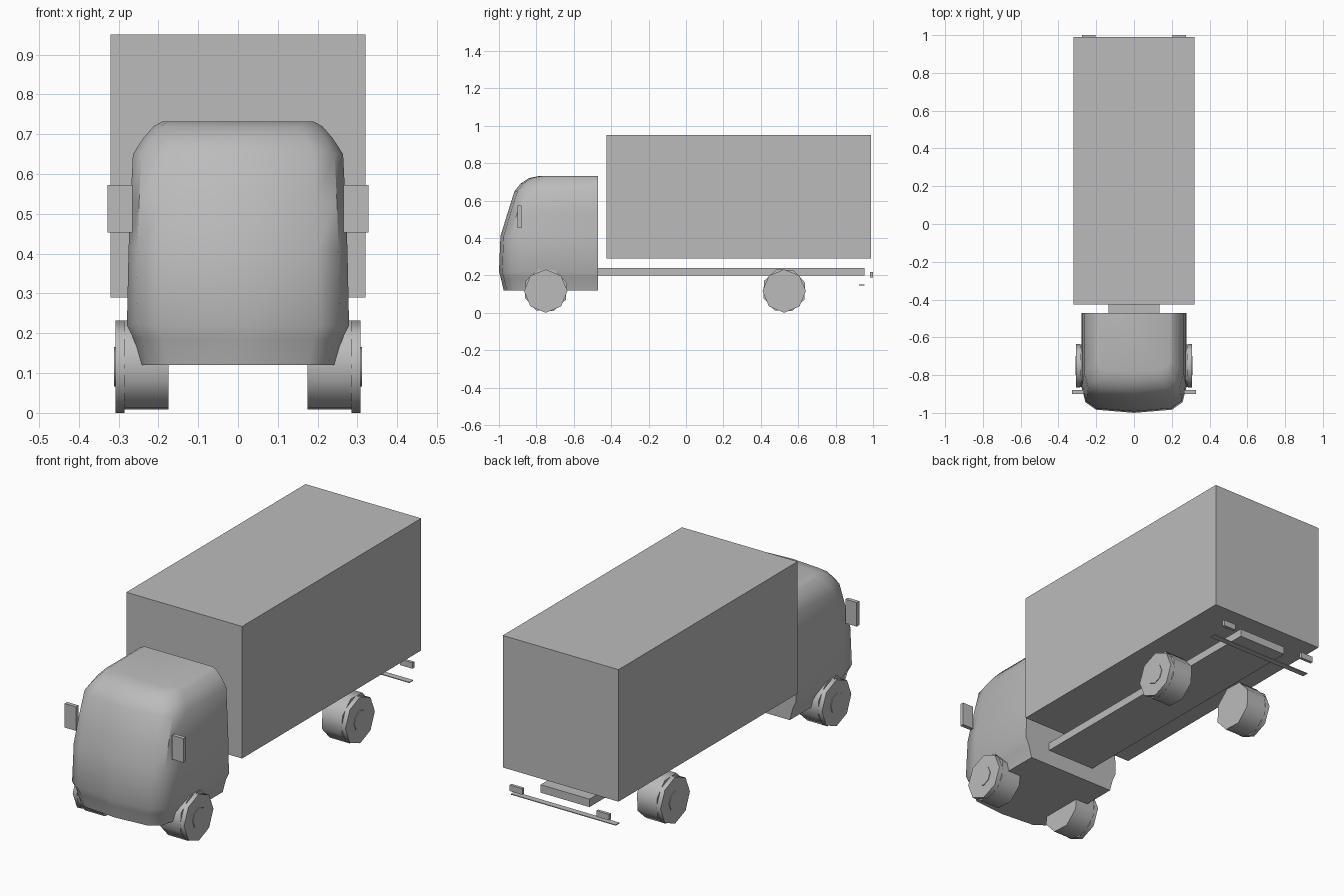
import bpy
import bmesh
import math
from mathutils import Matrix

cube = bpy.data.objects.get("Cube")
if cube:
    bpy.data.objects.remove(cube, do_unlink=True)

grey = bpy.data.materials.new("plain grey")
grey.use_nodes = True
COLOUR = (0.5, 0.5, 0.5, 1)
grey.diffuse_color = COLOUR
grey.node_tree.nodes["Principled BSDF"].inputs["Base Color"].default_value = COLOUR


def finish(name, bm, smooth=None):
    """Turn a bmesh into a named, coloured object."""
    bmesh.ops.recalc_face_normals(bm, faces=bm.faces)
    mesh = bpy.data.meshes.new(name)
    bm.to_mesh(mesh)
    bm.free()
    mesh.materials.append(grey)
    obj = bpy.data.objects.new(name, mesh)
    bpy.context.collection.objects.link(obj)
    if smooth:
        bpy.ops.object.select_all(action="DESELECT")
        obj.select_set(True)
        bpy.context.view_layer.objects.active = obj
        bpy.ops.object.shade_smooth_by_angle(angle=math.radians(smooth))
    return obj


def box(name, x, y, z):
    """Box from (low, high) ranges on each axis."""
    bm = bmesh.new()
    bmesh.ops.create_cube(bm, size=1)
    for v in bm.verts:
        v.co = [(a + b) / 2 + c * (b - a) for c, (a, b) in zip(v.co, (x, y, z))]
    return finish(name, bm)


def add_drum(bm, x0, x1, y, z, radius, turn):
    """Eight-sided drum lying along x."""
    m = (Matrix.Translation(((x0 + x1) / 2, y, z))
         @ Matrix.Rotation(math.radians(turn), 4, "X")
         @ Matrix.Rotation(math.radians(90), 4, "Y"))
    bmesh.ops.create_cone(bm, cap_ends=True, segments=8, radius1=radius,
                          radius2=radius, depth=abs(x1 - x0), matrix=m)


# Cargo body and chassis
box("cargo_box", (-0.32, 0.32), (-0.425, 0.99), (0.29, 0.95))
box("chassis", (-0.135, 0.135), (-0.48, 0.955), (0.2, 0.24))

# Cab: stacked outlines as (height, half width, front y, corner depth)
LEVELS = [
    (0.12, 0.245, -0.975, 0.13),
    (0.185, 0.262, -0.99, 0.14),
    (0.22, 0.279, -1.0, 0.14),
    (0.41, 0.275, -0.992, 0.14),
    (0.53, 0.27, -0.955, 0.13),
    (0.65, 0.264, -0.917, 0.13),
    (0.69, 0.238, -0.885, 0.12),
    (0.72, 0.212, -0.84, 0.1),
    (0.732, 0.19, -0.78, 0.05),
]
CORNER = [(0, 0), (0.72, 0.12), (0.92, 0.4), (1, 1)]
BACK = -0.47
bm = bmesh.new()
rings = []
for z, w, front, depth in LEVELS:
    half = [(w * u, front + depth * t) for u, t in CORNER] + [(w, BACK)]
    outline = half + [(-x, y) for x, y in reversed(half[1:])]
    rings.append([bm.verts.new((x, y, z)) for x, y in outline])
for low, high in zip(rings, rings[1:]):
    for i in range(len(low)):
        j = (i + 1) % len(low)
        bm.faces.new((low[i], low[j], high[j], high[i]))
bm.faces.new(rings[0])
bm.faces.new(rings[-1])
finish("cab", bm, 40)

for side, s in (("left", 1), ("right", -1)):
    def span(a, b):
        return tuple(sorted((s * a, s * b)))

    # Door mirrors and tail lamps
    box(side + "_mirror", span(0.265, 0.328), (-0.9, -0.88), (0.453, 0.573))
    box(side + "_tail_lamp", span(0.205, 0.275), (0.985, 1.0), (0.188, 0.218))

    # Wheels: inner tyre, outer disc and a shallow hub plate
    for end, y in (("front", -0.75), ("rear", 0.525)):
        bm = bmesh.new()
        add_drum(bm, s * 0.175, s * 0.285, y, 0.12, 0.119, 20)
        add_drum(bm, s * 0.285, s * 0.308, y, 0.116, 0.116, 0)
        add_drum(bm, s * 0.308, s * 0.311, y, 0.116, 0.05, 0)
        finish(f"{side}_{end}_wheel", bm, 50)

# Low rear guard bar
box("rear_guard_bar", (-0.28, 0.3), (0.925, 0.955), (0.146, 0.15))
